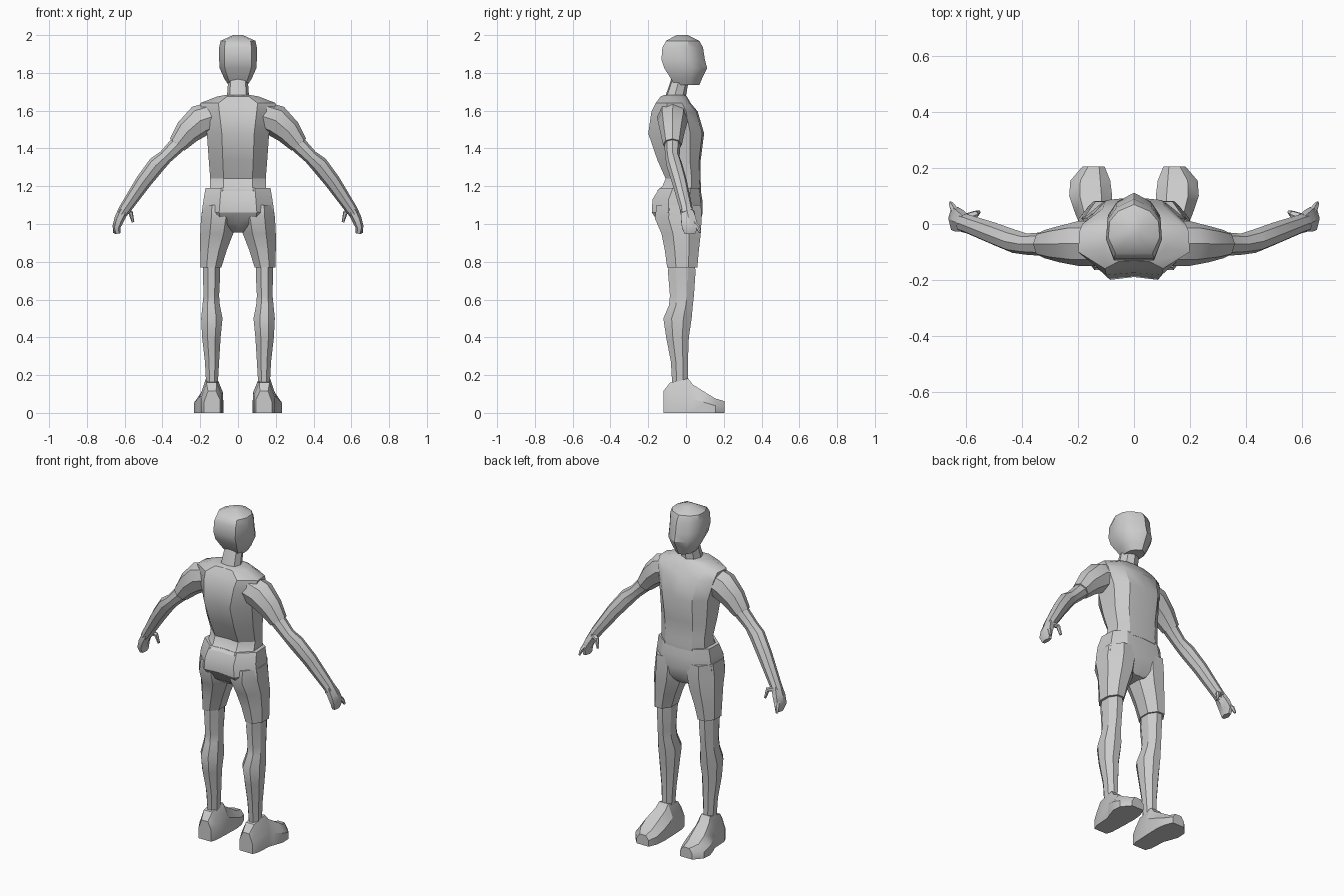
import bpy, bmesh, math
from mathutils import Vector


def skin(name, rings, mirror=False, crease=32):
    """Bridge equal-length rings of points into a capped tube."""
    bm = bmesh.new()
    vs = [[bm.verts.new(p) for p in r] for r in rings]
    n = len(vs[0])
    for a, b in zip(vs, vs[1:]):
        for i in range(n):
            j = (i + 1) % n
            bm.faces.new((a[i], a[j], b[j], b[i]))
    bm.faces.new(vs[0])
    bm.faces.new(vs[-1])
    bmesh.ops.recalc_face_normals(bm, faces=bm.faces)
    for f in bm.faces:
        f.smooth = True
    for e in bm.edges:
        e.smooth = e.calc_face_angle(0) < math.radians(crease)
    me = bpy.data.meshes.new(name)
    bm.to_mesh(me)
    bm.free()
    ob = bpy.data.objects.new(name, me)
    bpy.context.collection.objects.link(ob)
    if mirror:
        ob.modifiers.new("Mirror", 'MIRROR').use_clip = False
    return ob


def body(name, half, rings):
    """Symmetric stack: half profile in unit space, rings are (z, half width, y back, y front)."""
    prof = half + [(-x, y) for x, y in reversed(half) if x > 0]
    skin(name, [[(x * w, (a + b) / 2 + y * (b - a) / 2, z) for x, y in prof]
                for z, w, a, b in rings])


def circle(n, off=0.5):
    return [(math.cos((i + off) * math.tau / n), math.sin((i + off) * math.tau / n)) for i in range(n)]


def leg(name, rings, n=8):
    """Mirrored vertical tube, rings are (z, x0, x1, y back, y front)."""
    k = 1 / math.cos(math.pi / n)
    skin(name, [[((p + q) / 2 + u * k * (q - p) / 2, (a + b) / 2 + v * k * (b - a) / 2, z)
                 for u, v in circle(n)] for z, p, q, a, b in rings], True)


def limb(name, rings, n=8):
    """Mirrored tube along a path, rings are (centre, radius across, radius along y)."""
    c = [Vector(r[0]) for r in rings]
    out = []
    for i, (_, ru, rv) in enumerate(rings):
        t = (c[min(i + 1, len(c) - 1)] - c[max(i - 1, 0)]).normalized()
        v = (Vector((0, 1, 0)) - t * t.y).normalized()
        u = t.cross(v)
        out.append([c[i] + u * ru * p + v * rv * q for p, q in circle(n, 0)])
    skin(name, out, True)


# Head with a pointed nose ridge on the +y side, and neck
body("head", [(0, 1), (.62, .72), (.95, .3), (1, -.35), (.72, -1)],
     [(1.735, .05, -.06, .07), (1.77, .073, -.08, .085), (1.825, .097, -.115, .112),
      (1.87, .1, -.13, .1), (1.935, .1, -.125, .09), (1.97, .092, -.105, .07),
      (2.0, .025, -.05, .01)])
body("neck", [(0, 1), (.7, .7), (1, -.1), (.75, -.85), (0, -1)],
     [(1.6, .07, -.13, .01), (1.68, .058, -.108, 0), (1.79, .05, -.07, .02)])

# Shirt body and sleeves
torso = [(0, 1), (.6, .93), (.97, .5), (1, -.35), (.52, -1), (0, -.93)]
body("shirt", torso,
     [(1.175, .152, -.155, .08), (1.2, .148, -.125, .08), (1.24, .147, -.108, .076),
      (1.34, .155, -.152, .078), (1.48, .165, -.2, .096), (1.595, .19, -.183, .062),
      (1.64, .2, -.16, .025), (1.675, .11, -.135, .005), (1.682, .07, -.118, -.005)])
limb("sleeve", [((.13, -.07, 1.57), .08, .08), ((.2, -.07, 1.547), .085, .08),
                ((.268, -.072, 1.488), .07, .065), ((.322, -.072, 1.42), .05, .05)])

# Bare arm
limb("arm", [((.27, -.072, 1.47), .045, .045), ((.33, -.072, 1.41), .043, .042),
             ((.385, -.072, 1.355), .038, .038), ((.43, -.062, 1.315), .046, .042),
             ((.5, -.035, 1.225), .042, .04), ((.595, .0, 1.085), .032, .034),
             ((.615, .005, 1.055), .028, .034)])

# Hand: palm, index finger and thumb
limb("palm", [((.605, .002, 1.075), .028, .034), ((.627, .012, 1.03), .027, .045),
              ((.643, .02, .985), .022, .048), ((.638, .022, .95), .016, .034)], 6)
limb("finger", [((.637, .04, 1.01), .015, .015), ((.65, .062, .985), .011, .013),
                ((.657, .075, .955), .006, .007)], 6)
limb("thumb", [((.605, .02, 1.07), .015, .018), ((.568, .035, 1.06), .013, .013),
               ((.556, .042, 1.01), .007, .008)], 6)

# Shorts: hips and two legs
body("shorts_hips", torso,
     [(1.19, .172, -.14, .076), (1.13, .182, -.178, .086), (1.06, .192, -.18, .088),
      (1.0, .17, -.14, .075), (.955, .05, -.075, .045)])
leg("shorts_leg", [(1.1, .02, .187, -.155, .08), (1.03, .01, .196, -.165, .083),
                   (.95, .025, .2, -.13, .078), (.86, .06, .2, -.112, .068),
                   (.77, .088, .198, -.1, .06)])

# Bare leg
leg("leg", [(.85, .1, .185, -.09, .045), (.74, .094, .185, -.095, .05),
            (.62, .1, .183, -.085, .042), (.57, .096, .188, -.09, .036),
            (.5, .082, .195, -.12, .03), (.4, .092, .19, -.105, .015),
            (.27, .1, .175, -.08, .01), (.1, .11, .166, -.07, .01)])

# Shoe: flat-soled sections running heel to toe (y, x0, x1, height)
shoe = [(0, 0), (1, 0), (1, .5), (.75, 1), (.25, 1), (0, .6)]
skin("shoe", [[(p + u * (q - p), y, v * h) for u, v in shoe] for y, p, q, h in
              [(-.12, .095, .18, .115), (-.085, .085, .195, .16), (.012, .08, .2, .182),
               (.036, .08, .21, .15), (.1, .078, .232, .11), (.155, .085, .228, .076),
               (.205, .105, .185, .062)]], True)
